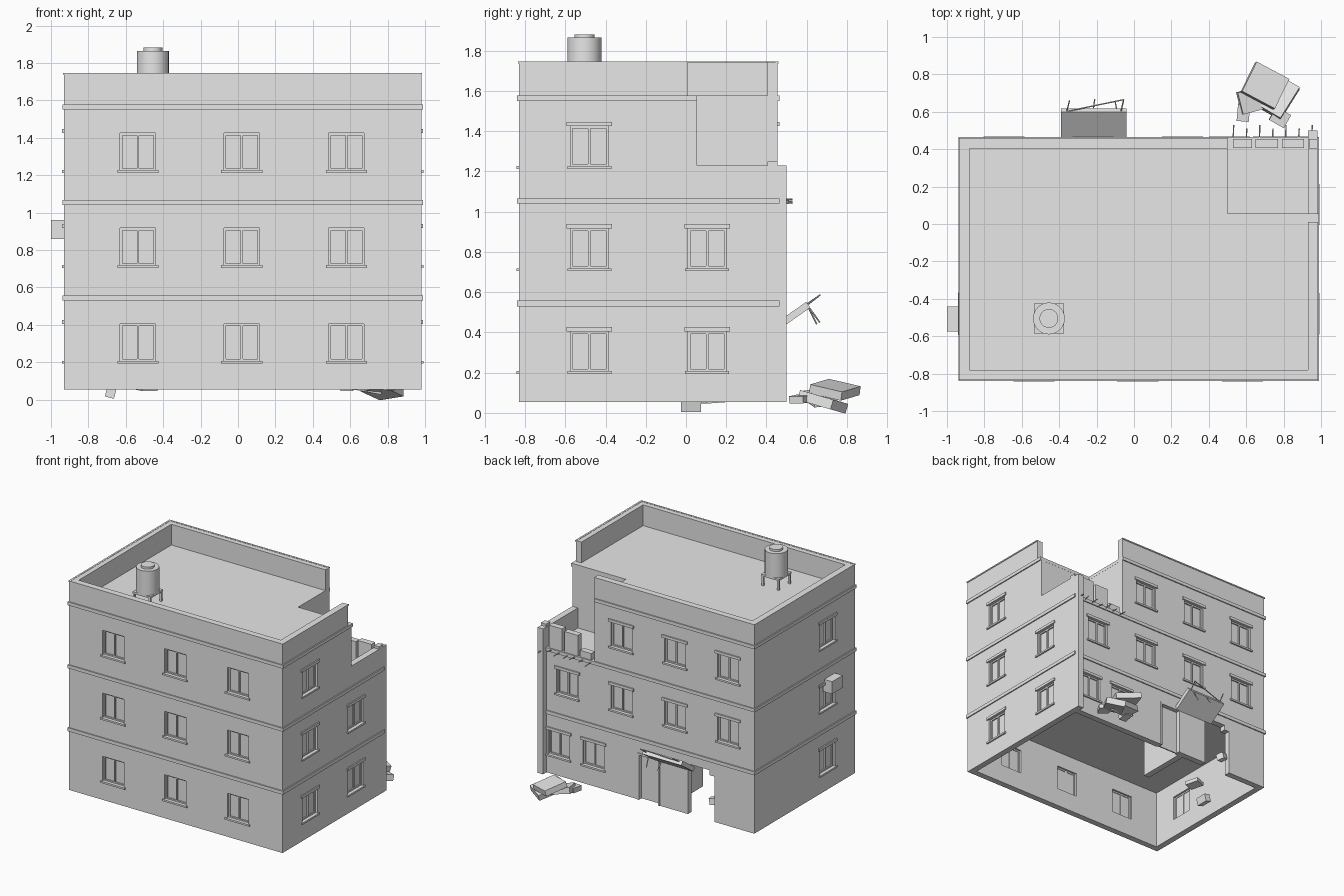
import bpy, bmesh, math
from mathutils import Vector, Matrix, Euler

if "Cube" in bpy.data.objects:
    bpy.data.objects.remove(bpy.data.objects["Cube"])

plaster = bpy.data.materials.new("light_grey")
plaster.diffuse_color = (0.8, 0.8, 0.8, 1)
plaster.use_nodes = True
plaster.node_tree.nodes["Principled BSDF"].inputs["Base Color"].default_value = plaster.diffuse_color

X0, X1, Y0, Y1 = -0.93, 0.98, -0.83, 0.455   # outer wall planes
T, BASE, TOP = 0.05, 0.053, 1.745            # wall thickness, bottom, parapet top
CUT_X, CUT_Y = 0.50, 0.055                   # collapsed corner room
FLOORS = (0.205, 0.717, 1.225)               # window bottoms
WIN_W, WIN_H = 0.19, 0.2


def finish(name, bm, smooth=False):
    me = bpy.data.meshes.new(name)
    bmesh.ops.recalc_face_normals(bm, faces=bm.faces)
    bm.to_mesh(me)
    bm.free()
    me.materials.append(plaster)
    ob = bpy.data.objects.new(name, me)
    bpy.context.collection.objects.link(ob)
    if smooth:
        bpy.context.view_layer.objects.active = ob
        ob.select_set(True)
        bpy.ops.object.shade_smooth_by_angle()
        ob.select_set(False)
    return ob


def add_box(bm, x0, x1, y0, y1, z0, z1):
    size = Matrix.Diagonal((x1 - x0, y1 - y0, z1 - z0, 1))
    mid = Matrix.Translation(((x0 + x1) / 2, (y0 + y1) / 2, (z0 + z1) / 2))
    bmesh.ops.create_cube(bm, size=1, matrix=mid @ size)


def boxes(name, *items):
    bm = bmesh.new()
    for b in items:
        add_box(bm, *b)
    return finish(name, bm)


def slab(name, loc, size, rot):
    bm = bmesh.new()
    bmesh.ops.create_cube(bm, size=1, matrix=Matrix.LocRotScale(
        Vector(loc), Euler([math.radians(a) for a in rot]), Vector(size)))
    return finish(name, bm)


def rods(name, pairs, r=0.004):
    bm = bmesh.new()
    for a, b in pairs:
        a, b = Vector(a), Vector(b)
        d = b - a
        m = Matrix.Translation((a + b) / 2) @ d.to_track_quat('Z', 'Y').to_matrix().to_4x4()
        bmesh.ops.create_cone(bm, cap_ends=True, segments=6, radius1=r, radius2=r, depth=d.length, matrix=m)
    return finish(name, bm)


def on_face(face, u0, u1, d0, d1, z0, z1):
    """Box on a wall: u runs along the wall, d points out of it."""
    if face == "front":
        return (u0, u1, Y0 - d1, Y0 - d0, z0, z1)
    if face == "back":
        return (u0, u1, Y1 + d0, Y1 + d1, z0, z1)
    if face == "left":
        return (X0 - d1, X0 - d0, u0, u1, z0, z1)
    return (X1 + d0, X1 + d1, u0, u1, z0, z1)


def wall(face, u0, u1, holes):
    """Wall solid with rectangular holes, skinned only where cells meet air."""
    us = sorted({u0, u1} | {u for h in holes for u in h[:2]})
    zs = sorted({BASE, TOP} | {z for h in holes for z in h[2:]})

    def solid(i, j):
        if not (0 <= i < len(us) - 1 and 0 <= j < len(zs) - 1):
            return False
        u, z = (us[i] + us[i + 1]) / 2, (zs[j] + zs[j + 1]) / 2
        return not any(a < u < b and c < z < d for a, b, c, d in holes)

    bm = bmesh.new()

    def pt(u, d, z):
        b = on_face(face, u, u, d, d, z, z)
        return bm.verts.new((b[0], b[2], b[4]))

    for i in range(len(us) - 1):
        for j in range(len(zs) - 1):
            if not solid(i, j):
                continue
            a, b, c, d = us[i], us[i + 1], zs[j], zs[j + 1]
            for k in (0, -T):
                bm.faces.new([pt(a, k, c), pt(b, k, c), pt(b, k, d), pt(a, k, d)])
            for di, dj, p, q in ((-1, 0, (a, c), (a, d)), (1, 0, (b, c), (b, d)),
                                 (0, -1, (a, c), (b, c)), (0, 1, (a, d), (b, d))):
                if not solid(i + di, j + dj):
                    bm.faces.new([pt(p[0], 0, p[1]), pt(q[0], 0, q[1]),
                                  pt(q[0], -T, q[1]), pt(p[0], -T, p[1])])
    bmesh.ops.remove_doubles(bm, verts=bm.verts, dist=1e-5)
    return finish(face + "_wall", bm)


# Window positions: (place along wall, storey)
windows = {
    "front": [(u, s) for u in (-0.535, 0.02, 0.58) for s in range(3)],
    "right": [(-0.48, 0), (-0.48, 1), (-0.48, 2), (0.105, 0), (0.105, 1)],
    "left": [(-0.48, 0), (-0.48, 1), (-0.48, 2)],
    "back": [(u, s) for u in (-0.695, -0.22, 0.26) for s in (1, 2)]
            + [(0.745, 1), (0.82, 0), (0.51, 0)],
}
extra = {
    "front": [], "left": [],
    "right": [(CUT_Y, 0.5, 1.23, 1.575), (0.01, 0.5, 1.575, TOP)],
    "back": [(-0.085, 0.115, BASE, 0.43), (-0.575, -0.335, BASE, 0.42),
             (-0.53, -0.335, 0.42, 0.46), (CUT_X, X1, 1.065, TOP)],
}

# Walls and windows
for face, wins in windows.items():
    holes = [(u - WIN_W / 2, u + WIN_W / 2, FLOORS[s], FLOORS[s] + WIN_H) for u, s in wins]
    span = (X0, X1) if face in ("front", "back") else (Y0 + T, Y1 - T)
    wall(face, *span, holes + extra[face])
    for a, b, c, d in holes:
        m, f = (a + b) / 2, 0.012
        parts = [(a, a + f, -0.035, -0.015, c, d), (b - f, b, -0.035, -0.015, c, d),
                 (a + f, b - f, -0.035, -0.015, c, c + f), (a + f, b - f, -0.035, -0.015, d - f, d),
                 (m - f / 2, m + f / 2, -0.035, -0.015, c + f, d - f),
                 (a + f, b - f, -0.03, -0.025, c + f, d - f),
                 (a - 0.015, b + 0.015, -0.015, 0.012, c - 0.012, c + 0.002)]
        if face != "front":
            parts.append((a - 0.018, b + 0.018, -0.01, 0.01, d, d + 0.022))
        boxes(face + "_window", *[on_face(face, *p) for p in parts])

# Floor slabs and roof with the missing corner
I = T - 0.005
for z in (0.53, 1.04):
    boxes("floor_slab", (X0 + I, X1 - I, Y0 + I, Y1 - I, z, z + 0.027))
boxes("roof_slab", (X0 + I, CUT_X, Y0 + I, Y1 - I, 1.55, 1.577),
      (CUT_X, X1 - 0.001, Y0 + I, CUT_Y, 1.55, 1.577))

# Projecting string courses and parapet coping
P = 0.009
for z0, z1, xe, ye in ((0.53, 0.558, X1, Y1), (1.04, 1.067, X1, Y1),
                       (1.55, 1.577, CUT_X, CUT_Y), (1.737, 1.747, CUT_X, 0.01)):
    p = P if z1 < 1.7 else 0.005
    xr = xe + p if xe == X1 else xe
    yr = ye + p if ye == Y1 else ye
    boxes("string_course", (X0 - p, X1 + p, Y0 - p, Y0 + 0.01, z0, z1),
          (X0 - p, X0 + 0.01, Y0 + 0.01, Y1 - 0.01, z0, z1),
          (X0 - p, xr, Y1 - 0.01, Y1 + p, z0, z1),
          (X1 - 0.01, X1 + p, Y0 + 0.01, yr, z0, z1))

# Inner walls around the collapsed room, and the ground floor partition
boxes("room_walls", (CUT_X - T, CUT_X - 0.001, CUT_Y, Y1 - T, 1.06, 1.55),
      (CUT_X - T, X1 - 0.002, CUT_Y - T, CUT_Y - 0.001, 1.06, 1.55))
boxes("partition", (-0.15, -0.1, 0.0, Y1 - T, BASE, 0.535))

# Broken stubs of the back wall
boxes("broken_wall", (0.53, 0.63, 0.407, 0.455, 1.06, 1.12), (0.65, 0.77, 0.407, 0.455, 1.06, 1.235),
      (0.79, 0.91, 0.407, 0.455, 1.06, 1.25), (0.935, X1, 0.405, Y1, 1.06, 1.25))

# Bent reinforcement along the broken floor edge
rods("floor_rebar", [((x, 0.44, 1.053), (x + 0.003, 0.53 - 0.02 * (i % 2), 1.053 + 0.01 * (i % 3 - 1)))
                     for i, x in enumerate((0.53, 0.60, 0.67, 0.74, 0.81, 0.88, 0.95))])

# Back door with frame
boxes("back_door", (-0.07, 0.10, 0.415, 0.425, BASE, 0.415), (-0.085, -0.07, 0.41, 0.46, BASE, 0.43),
      (0.10, 0.115, 0.41, 0.46, BASE, 0.43), (-0.07, 0.10, 0.41, 0.46, 0.415, 0.43))

# Snapped canopy with rebar
slab("canopy", (-0.215, 0.53, 0.483), (0.35, 0.19, 0.035), (35, 0, 0))
rods("canopy_rebar", [((-0.37, 0.60, 0.54), (-0.055, 0.665, 0.585)),
                      ((-0.055, 0.665, 0.585), (-0.07, 0.60, 0.535)),
                      ((-0.36, 0.60, 0.54), (-0.345, 0.66, 0.58)),
                      ((-0.22, 0.60, 0.54), (-0.21, 0.665, 0.45)),
                      ((-0.09, 0.60, 0.54), (-0.10, 0.65, 0.44))])

# Rubble outside and inside
slab("rubble_slab", (0.70, 0.74, 0.115), (0.20, 0.18, 0.045), (-12, 8, -28))
slab("rubble_slab", (0.77, 0.68, 0.055), (0.15, 0.20, 0.05), (-14, -8, -30))
slab("rubble_slab", (0.66, 0.67, 0.075), (0.20, 0.12, 0.05), (6, 10, 15))
slab("rubble_block", (0.585, 0.595, 0.07), (0.065, 0.09, 0.04), (5, 0, -5))
slab("rubble_block", (0.78, 0.57, 0.07), (0.09, 0.08, 0.035), (0, 6, -30))
slab("inner_rubble", (-0.68, 0.025, 0.04), (0.05, 0.10, 0.06), (0, 14, 0))
slab("inner_rubble", (-0.49, 0.14, 0.065), (0.09, 0.11, 0.03), (4, 0, 20))
slab("inner_rubble", (-0.54, 0.41, 0.20), (0.06, 0.06, 0.05), (8, 12, 20))

# Air conditioner on the left
boxes("air_conditioner", (-1.0, -0.92, -0.575, -0.44, 0.86, 0.96))

# Water tank on a stand
cx, cy = -0.455, -0.505
bm = bmesh.new()
for r, z0, z1 in ((0.085, 1.67, 1.865), (0.05, 1.865, 1.882)):
    bmesh.ops.create_cone(bm, cap_ends=True, segments=32, radius1=r, radius2=r, depth=z1 - z0,
                          matrix=Matrix.Translation((cx, cy, (z0 + z1) / 2)))
finish("water_tank", bm, smooth=True)
corners = [(cx + sx * 0.07, cy + sy * 0.07) for sx in (-1, 1) for sy in (-1, 1)]
boxes("tank_stand", (cx - 0.08, cx + 0.08, cy - 0.08, cy + 0.08, 1.655, 1.67),
      *[(x - 0.008, x + 0.008, y - 0.008, y + 0.008, 1.57, 1.655) for x, y in corners])
